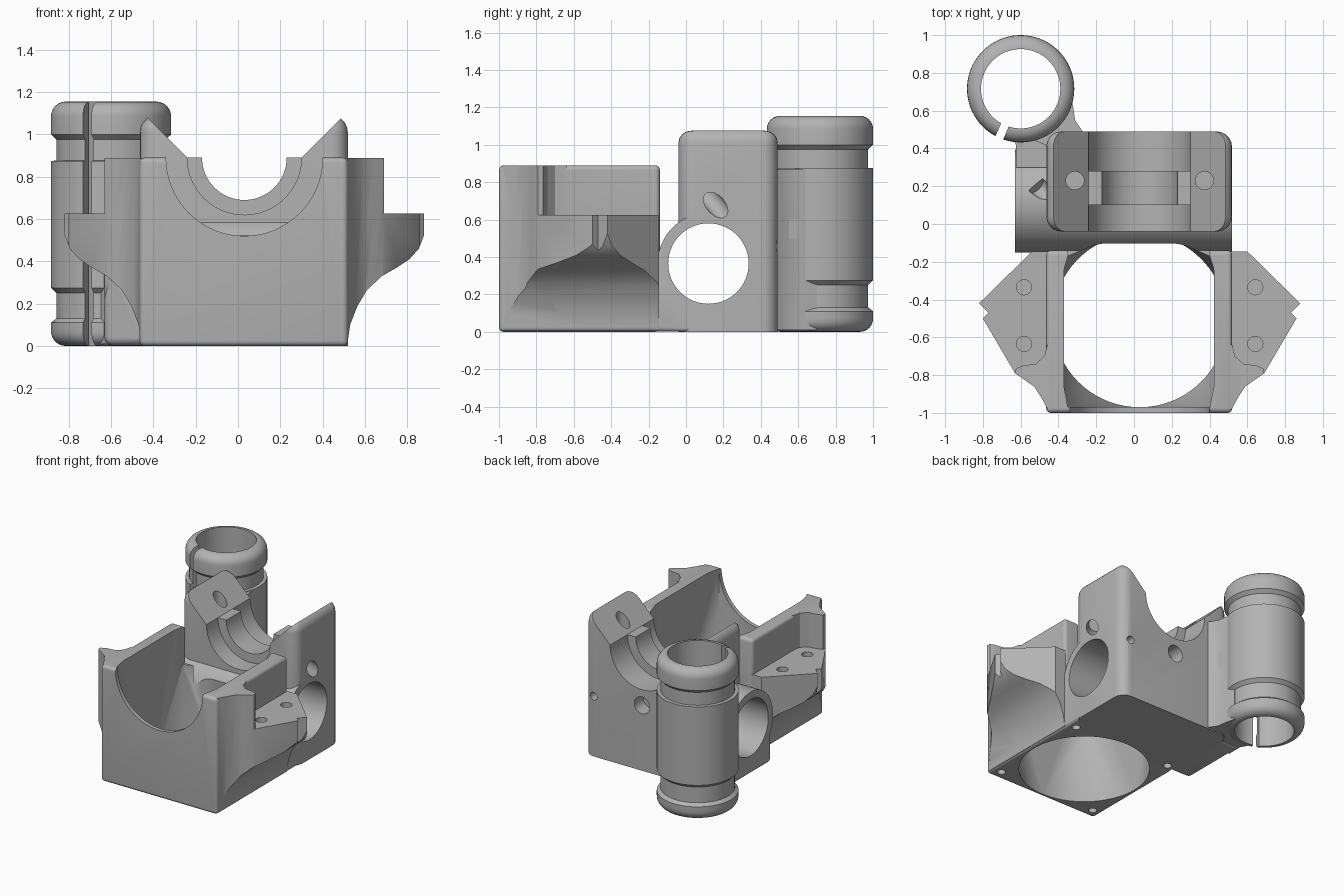
import bpy, bmesh, math
from mathutils import Vector, Matrix

CX = 0.03          # symmetry plane of the housing
if "Cube" in bpy.data.objects:
    bpy.data.objects.remove(bpy.data.objects["Cube"])

mat = bpy.data.materials.new("plain grey")
mat.use_nodes = True
grey = (0.45, 0.45, 0.45, 1)
mat.diffuse_color = grey
mat.node_tree.nodes["Principled BSDF"].inputs["Base Color"].default_value = grey


def finish(name, bm):
    bmesh.ops.recalc_face_normals(bm, faces=bm.faces)
    me = bpy.data.meshes.new(name)
    bm.to_mesh(me)
    bm.free()
    ob = bpy.data.objects.new(name, me)
    bpy.context.scene.collection.objects.link(ob)
    me.materials.append(mat)
    return ob


def apply(ob, mod):
    bpy.context.view_layer.objects.active = ob
    bpy.ops.object.modifier_apply(modifier=mod.name)


def combine(ob, other, op):
    mod = ob.modifiers.new(op, 'BOOLEAN')
    mod.operation, mod.solver, mod.object = op, 'EXACT', other
    apply(ob, mod)
    bpy.data.objects.remove(other)
    return ob


def box(name, lo, hi, bevel=0):
    lo, hi = Vector(lo), Vector(hi)
    bm = bmesh.new()
    bmesh.ops.create_cube(bm, size=1)
    for v in bm.verts:
        v.co = (lo + hi) / 2 + v.co * (hi - lo)
    ob = finish(name, bm)
    if bevel:
        mod = ob.modifiers.new("round", 'BEVEL')
        mod.width, mod.segments = bevel, 5
        apply(ob, mod)
    return ob


def loft(name, rings):
    """Closed solid through rings that all have the same number of points."""
    bm = bmesh.new()
    loops = [[bm.verts.new(p) for p in ring] for ring in rings]
    for a, b in zip(loops, loops[1:]):
        for i in range(len(a)):
            j = (i + 1) % len(a)
            bm.faces.new((a[i], a[j], b[j], b[i]))
    bm.faces.new(loops[0])
    bm.faces.new(loops[-1])
    return finish(name, bm)


def prism(name, pts, lo, hi, axis='z'):
    """Extrude a profile along z (pts are x, y) or along y (pts are x, z)."""
    place = (lambda p, t: (p[0], p[1], t)) if axis == 'z' else (lambda p, t: (p[0], t, p[1]))
    return loft(name, [[place(p, t) for p in pts] for t in (lo, hi)])


def lathe(name, profile, centre, sides=72):
    turns = [math.tau * i / sides for i in range(sides)]
    return loft(name, [[(centre[0] + r * math.cos(a), centre[1] + r * math.sin(a), z) for a in turns]
                       for r, z in profile])


def rod(name, a, b, r, sides=64):
    a, b = Vector(a), Vector(b)
    bm = bmesh.new()
    turn = (b - a).to_track_quat('Z', 'Y').to_matrix().to_4x4()
    bmesh.ops.create_cone(bm, cap_ends=True, segments=sides, radius1=r, radius2=r,
                          depth=(b - a).length, matrix=Matrix.Translation((a + b) / 2) @ turn)
    return finish(name, bm)


# Cradle block with its sloped seat
cradle = box("cradle_block", (-0.464, -0.04, -0.2), (0.519, 0.49, 1.09), 0.08)
slopes = [(CX - 0.56, 1.18), (CX - 0.27, 0.89), (CX + 0.27, 0.89), (CX + 0.56, 1.18)]
combine(cradle, prism("seat_slopes", slopes, -0.1, 0.6, 'y'), 'DIFFERENCE')

# Front housing, lower base and cross tube
body = box("mount_body", (-0.465, -1, 0), (0.52, -0.14, 0.89), 0.025)
parts = [
    box("lower_base", (-0.463, -0.3, 0.001), (0.518, 0.35, 0.36), 0.025),
    cradle,
    rod("cross_tube", (-0.63, 0.12, 0.365), (0.5175, 0.12, 0.365), 0.272),
    box("tube_foot", (-0.631, -0.145, 0.002), (-0.3, 0.42, 0.37), 0.04),
]

# Side flanges with a flared underside, plus the raised front shoulder
flare = [(0.66, -0.79), (0.61, -0.825), (0.56, -0.86), (0.52, -0.92), (0.488, -0.98), (0.4, -0.98)]
flange = [(0.4, -0.145), (0.57, -0.145), (0.85, -0.42), (0.80, -0.47), (0.83, -0.5)] + flare
shoulder = [(0.4, -0.63), (0.49, -0.64), (0.505, -0.7), (0.55, -0.74), (0.62, -0.75), (0.655, -0.765)] + flare
under = [(0.39, 0.01), (0.487, 0.01), (0.5, 0.1), (0.535, 0.19), (0.58, 0.265), (0.65, 0.33),
         (0.72, 0.37), (0.78, 0.41), (0.825, 0.46), (0.852, 0.53), (0.852, 1), (0.39, 1)]
for s in (-1, 1):
    def side(pts):
        return [(CX + s * u, v) for u, v in pts]
    for name, plan, top in (("flange", flange, 0.625), ("shoulder", shoulder, 0.888)):
        part = prism(name, side(plan), -0.1, top)
        parts.append(combine(part, prism("underside", side(under), -1.1, 0, 'y'), 'INTERSECT'))

# Vertical clamp sleeve with two grooves and the web that carries it
SX, SY = -0.6, 0.716
R, G = 0.284, 0.258
cap = [(R - 0.07 + 0.07 * math.sin(a), 1.085 + 0.07 * math.cos(a))
       for a in [math.radians(15 * k) for k in range(7)]]
foot = [(r, 1.155 - z) for r, z in cap]
lower = foot + [(R, 0.11), (G, 0.13), (G, 0.25), (R, 0.275)]
upper = [(R, 0.875), (G, 0.876), (G, 0.975), (R, 1.0)] + cap[::-1]
web = [(-0.6, 0.7), (-0.34, 0.7), (-0.322, 0.62), (-0.312, 0.55), (-0.27, 0.487), (-0.22, 0.47)]
parts.append(prism("web_low", [(-0.22, 0.3), (-0.625, 0.3), (-0.625, 0.42), (-0.68, 0.52)] + web, 0.01, 0.6))
parts.append(prism("web_high", [(-0.22, 0.4), (-0.43, 0.4), (-0.52, 0.44), (-0.66, 0.47)] + web, 0.5, 0.87))
parts.append(lathe("clamp_sleeve", lower + upper, (SX, SY)))
for p in parts:
    combine(body, p, 'UNION')

# Funnel cavity: round at the floor, rectangular at the top
bm = bmesh.new()
for i in range(72):
    a = math.tau * i / 72
    bm.verts.new((CX + 0.46 * math.cos(a), -0.51 + 0.46 * math.sin(a), -0.001))
for x in (-0.35, 0.40):
    for y in (-0.97, -0.17):
        bm.verts.new((x, y, 0.58))
        bm.verts.new((x, y, 1.2))
bmesh.ops.convex_hull(bm, input=bm.verts)
cuts = [finish("funnel", bm)]
cuts += [
    box("floor_trim", (-2, -2, -0.5), (2, 2, 0)),
    rod("front_arc", (CX, -1.1, 0.89), (CX, -0.9, 0.89), 0.37),
    box("back_gap", (-0.35, -0.3, 0.605), (0.40, -0.139, 1)),
    rod("tube_bore", (-0.9, 0.12, 0.365), (0.9, 0.12, 0.365), 0.215),
    rod("sleeve_bore", (SX, SY, -0.1), (SX, SY, 1.3), 0.21),
]

# Cradle grooves: wide at each end with a narrower rib between
for y0, y1, r in ((-0.1, 0.1, 0.27), (0.05, 0.35, 0.2), (0.28, 0.6, 0.27)):
    cuts.append(rod("cradle_groove", (CX, y0, 0.89), (CX, y1, 0.89), r))

# Sleeve slit
d = Vector((-0.4, -0.92, 0)).normalized()
n = Vector((-d.y, d.x, 0)) * 0.022
c = Vector((SX, SY, 0))
cuts.append(prism("slit", [tuple((c + q).xy) for q in (d * 0.1 + n, d * 0.31 + n, d * 0.31 - n, d * 0.1 - n)],
                  -0.1, 1.3))

# Screw holes
for s in (-1, 1):
    def at(u):
        return CX + s * u
    cuts.append(rod("seat_hole", (at(0.343), 0.23, 0.72), (at(0.343), 0.23, 1.1), 0.048, 32))
    cuts.append(rod("side_hole", (at(0.37), 0.06, 0.79), (at(0.55), 0.21, 0.62), 0.05, 32))
    cuts.append(rod("back_hole", (at(0.41), 0.4, 0.46), (at(0.41), 0.6, 0.46), 0.03, 24))
    for y in (-0.335, -0.635):
        cuts.append(rod("flange_hole", (at(0.612), y, 0.5), (at(0.612), y, 0.7), 0.04, 32))
    for y in (-0.92, -0.1):
        cuts.append(rod("floor_hole", (at(0.42), y, -0.1), (at(0.42), y, 0.1), 0.03, 24))
cuts.append(rod("back_centre_hole", (CX, 0.38, 0.5), (CX, 0.6, 0.5), 0.065, 32))
for p in cuts:
    combine(body, p, 'DIFFERENCE')

bpy.ops.object.select_all(action='DESELECT')
body.select_set(True)
bpy.context.view_layer.objects.active = body
bpy.ops.object.shade_smooth_by_angle(angle=math.radians(30))
